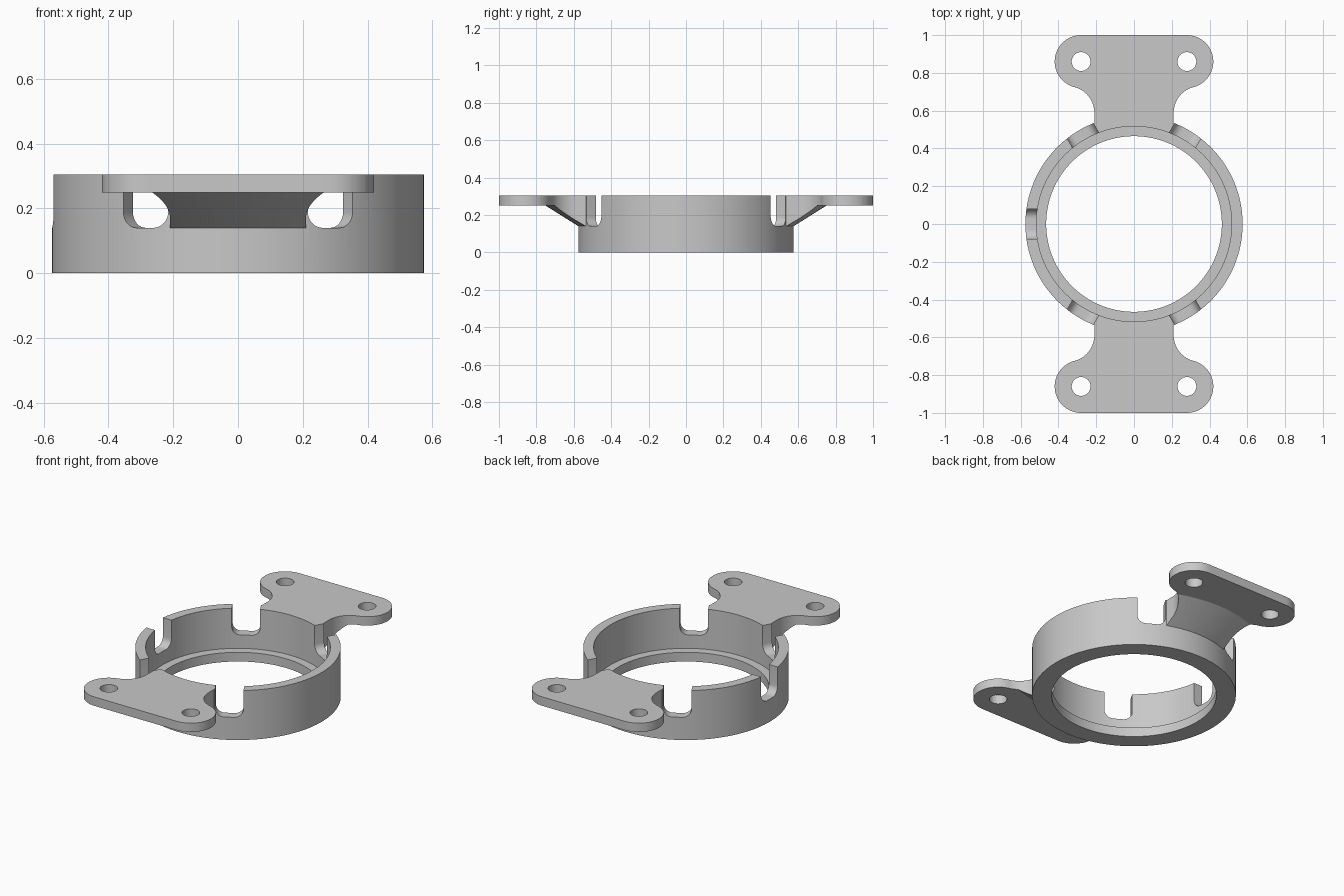
import bpy
import bmesh
from math import sin, cos, pi, radians
from mathutils import Matrix, Vector

TOP = 0.305
SLOT_FLOOR = 0.14
RING_R = 0.575

old = bpy.data.objects.get("Cube")
if old:
    bpy.data.objects.remove(old, do_unlink=True)

grey = bpy.data.materials.new("plain_grey")
grey.use_nodes = True
colour = (0.58, 0.58, 0.58, 1)
grey.diffuse_color = colour
grey.node_tree.nodes["Principled BSDF"].inputs["Base Color"].default_value = colour


def add_object(name, bm):
    bmesh.ops.recalc_face_normals(bm, faces=bm.faces)
    mesh = bpy.data.meshes.new(name)
    bm.to_mesh(mesh)
    bm.free()
    mesh.materials.append(grey)
    ob = bpy.data.objects.new(name, mesh)
    bpy.context.collection.objects.link(ob)
    return ob


def lathe(name, profile, steps=128):
    """Revolve a closed (radius, height) profile about z."""
    bm = bmesh.new()
    vs = [bm.verts.new((r, 0, z)) for r, z in profile]
    es = [bm.edges.new((v, vs[i - 1])) for i, v in enumerate(vs)]
    bmesh.ops.spin(bm, geom=vs + es, cent=(0, 0, 0), axis=(0, 0, 1),
                   angle=2 * pi, steps=steps)
    bmesh.ops.remove_doubles(bm, verts=bm.verts, dist=1e-4)
    return add_object(name, bm)


def prism(name, outline, low, high, matrix=Matrix()):
    """Extrude a flat outline between two heights, then place it."""
    bm = bmesh.new()
    face = bm.faces.new([bm.verts.new((x, y, low)) for x, y in outline])
    out = bmesh.ops.extrude_face_region(bm, geom=[face])["geom"]
    top = [g for g in out if isinstance(g, bmesh.types.BMVert)]
    bmesh.ops.translate(bm, verts=top, vec=Vector((0, 0, high - low)))
    bm.transform(matrix)
    return add_object(name, bm)


def arc(cx, cy, r, start, end, n=16):
    angles = [radians(start + (end - start) * i / n) for i in range(n + 1)]
    return [(cx + r * cos(a), cy + r * sin(a)) for a in angles]


def mirrored(half):
    return half + [(-x, y) for x, y in reversed(half)]


def boolean(ob, tool, operation):
    mod = ob.modifiers.new(operation.lower(), 'BOOLEAN')
    mod.operation = operation
    mod.solver = 'EXACT'
    mod.object = tool
    bpy.context.view_layer.objects.active = ob
    bpy.ops.object.modifier_apply(modifier=mod.name)
    bpy.data.objects.remove(tool, do_unlink=True)


# Ring with an inner lip at the bottom
ring = lathe("mounting_ring", [(0.465, 0), (RING_R, 0), (RING_R, TOP),
                               (0.517, TOP), (0.517, 0.057), (0.465, 0.057)])

# Two arms: eared outline trimmed to a plate with a conical underside
ear_x, ear_y, ear_r = 0.28, 0.86, 0.14
arm_outline = mirrored([(0.21, 0.4)]
                       + arc(0.35, 0.589, 0.14, 180, 104.5)
                       + arc(ear_x, ear_y, ear_r, -74, 90, 28))
for turn in (0, pi):
    arm = prism("arm", arm_outline, 0, 0.5, Matrix.Rotation(turn, 4, 'Z'))
    shelf = lathe("arm_section", [(0.545, SLOT_FLOOR), (RING_R, SLOT_FLOOR),
                                  (0.75, 0.25), (1.2, 0.25), (1.2, TOP), (0.545, TOP)])
    boolean(arm, shelf, 'INTERSECT')
    boolean(ring, arm, 'UNION')

# Screw holes through the ears
for sx in (-1, 1):
    for sy in (-1, 1):
        circle = arc(sx * ear_x, sy * ear_y, 0.05, 0, 348.75, 31)
        boolean(ring, prism("screw_hole", circle, 0.1, 0.5), 'DIFFERENCE')

# Rounded slots in the wall, every sixth of a turn except on the left
slot = mirrored(arc(0.03, SLOT_FLOOR + 0.05, 0.05, -90, 0, 8) + [(0.08, 0.5)])
for k in range(1, 6):
    place = Matrix.Rotation(radians(90 + 60 * k), 4, 'Z') @ Matrix.Rotation(pi / 2, 4, 'X')
    boolean(ring, prism("slot", slot, 0.42, 0.62, place), 'DIFFERENCE')

bpy.ops.object.select_all(action='DESELECT')
ring.select_set(True)
bpy.context.view_layer.objects.active = ring
bpy.ops.object.shade_smooth_by_angle(angle=radians(30))
